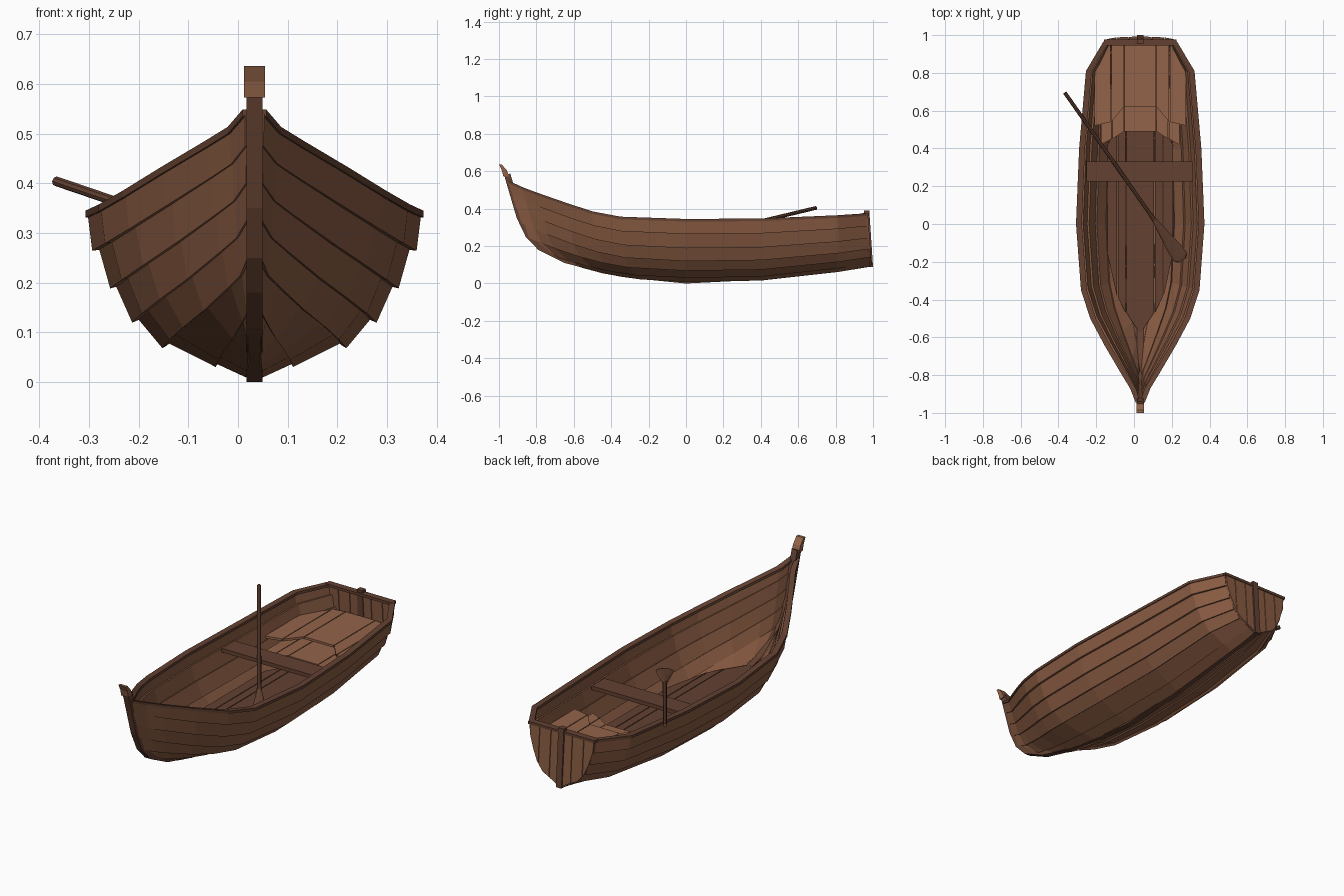
import bpy, bmesh, math
from mathutils import Vector

if "Cube" in bpy.data.objects:
    bpy.data.objects.remove(bpy.data.objects["Cube"])

CX = 0.033   # hull centreline (the oar overhangs one side)

def material(name, col):
    m = bpy.data.materials.new(name)
    m.diffuse_color = (*col, 1)
    m.use_nodes = True
    m.node_tree.nodes["Principled BSDF"].inputs["Base Color"].default_value = m.diffuse_color
    return m

WOOD = material("wood", (0.25, 0.105, 0.055))
LIGHT = material("light_wood", (0.29, 0.125, 0.066))
DARK = material("dark_wood", (0.125, 0.053, 0.031))

def make(name, verts, faces, mat, mirror=False, solid=0, x=CX):
    me = bpy.data.meshes.new(name)
    me.from_pydata([tuple(v) for v in verts], [], faces)
    bm = bmesh.new()
    bm.from_mesh(me)
    bmesh.ops.recalc_face_normals(bm, faces=bm.faces)
    bm.to_mesh(me)
    bm.free()
    ob = bpy.data.objects.new(name, me)
    ob.location.x = x
    bpy.context.collection.objects.link(ob)
    me.materials.append(mat)
    if solid:
        s = ob.modifiers.new("thickness", 'SOLIDIFY')
        s.thickness, s.offset = solid, 0
    if mirror:
        ob.modifiers.new("mirror", 'MIRROR')
    return ob

def sweep(name, rings, mat, mirror=False):
    """Skin a list of equal rings and cap both ends."""
    n = len(rings[0])
    faces = [(i*n+j, i*n+(j+1) % n, (i+1)*n+(j+1) % n, (i+1)*n+j)
             for i in range(len(rings)-1) for j in range(n)]
    faces += [tuple(range(n)), tuple(range((len(rings)-1)*n, len(rings)*n))]
    return make(name, [v for r in rings for v in r], faces, mat, mirror)

def box(name, x0, x1, y0, y1, z0, z1, mat, lean=0):
    ring = lambda z, d: [(x0, y0+d, z), (x1, y0+d, z), (x1, y1+d, z), (x0, y1+d, z)]
    return sweep(name, [ring(z0, 0), ring(z1, lean)], mat)

# Stem and keel profile (y, z)
KEEL = [(-.972, .578), (-.955, .52), (-.905, .35), (-.857, .25), (-.79, .18), (-.65, .11),
        (-.46, .06), (-.2, .02), (0, 0), (.4, .02), (.8, .065), (.985, .09)]

def stem_y(z):
    for (ya, za), (yb, zb) in zip(KEEL, KEEL[1:]):
        if zb <= z <= za:
            return ya + (yb-ya)*(z-za)/(zb-za) + .015

# Plank lines: midship half-width and height, and height at the stem
MID_W = [.329, .320, .284, .240, .180, .075, .014]
MID_Z = [.337, .265, .190, .122, .072, .036, .015]
BOW_Z = [.540, .475, .400, .325, .245, .165, .120]
# Forward stations: fraction to stem, width factor, rise factor
FORE = [(1, .04, 1), (.92, .13, .83), (.84, .27, .69), (.68, .54, .43),
        (.53, .77, .2), (.37, .92, .06), (0, 1, 0)]
# Aft stations: y, width factor, rise factor
AFT = [(.4, .95, .08), (.81, .84, .65), (.965, .56, 1)]

def plank_line(k):
    pts = []
    for f, g, h in FORE:
        h += .01*k if 0 < f < .6 else 0
        pts.append(Vector((max(MID_W[k]*g, .01), stem_y(BOW_Z[k])*f,
                           MID_Z[k] + (BOW_Z[k]-MID_Z[k])*h)))
    zs = .095 + .275*(MID_Z[k]-.015)/.325
    for y, g, h in AFT:
        yy = y + (.02*k/6 if y > .9 else 0)
        pts.append(Vector((max(MID_W[k]*g, .012), yy, MID_Z[k] + (zs-MID_Z[k])*h)))
    return pts

LINES = [plank_line(k) for k in range(7)]

def tucked(k):
    """Upper edge of a strake, lapped behind the strake above."""
    out = []
    for p, above in zip(LINES[k], LINES[k-1]):
        up = Vector((above.x-p.x, 0, above.z-p.z)).normalized()
        inward = Vector((-up.z, 0, up.x))
        step = min(.013, .003 + p.x*.06)
        q = p + up*.010 + inward*step
        q.y += (above.y-p.y)*.15
        q.x = max(q.x, .004)
        out.append(q)
    return out

# Overlapping hull strakes
for k in range(6):
    top = LINES[k] if k == 0 else tucked(k)
    n = len(top)
    make(f"strake_{k+1}", top + LINES[k+1],
         [(i, i+1, n+i+1, n+i) for i in range(n-1)], WOOD, True, .013)

# Stem and keel timber
rings = []
for i, p in enumerate(KEEL):
    a, b = KEEL[max(i-1, 0)], KEEL[min(i+1, len(KEEL)-1)]
    t = Vector((b[0]-a[0], b[1]-a[1])).normalized()
    q = Vector(p) + Vector((-t.y, t.x))*.034
    rings.append([(-.016, *p), (.016, *p), (.016, *q), (-.016, *q)])
sweep("stem_and_keel", rings, DARK)

# Stem head block
sweep("stem_head", [[(sx*.021, y, z) for sx, y in ((-1, y0), (1, y0), (1, y1), (-1, y1))]
                    for y0, y1, z in ((-.977, -.945, .573), (-.985, -.958, .605), (-1, -.985, .636))], LIGHT)

# Gunwale rails
sweep("gunwale", [[(max(p.x+o, 0), p.y, p.z+z) for o, z in
                   ((.011, -.006), (.011, .008), (-.020, .008), (-.020, -.006))] for p in LINES[0]], DARK, True)

# Transom planks, cut to the hull section at the stern
half = [l[-1] for l in LINES][::-1]
def stern_z(x):
    for a, b in zip(half, half[1:]):
        if a.x <= x <= b.x:
            return a.z + (b.z-a.z)*(x-a.x)/(b.x-a.x)
    return half[0].z if x < half[0].x else half[-1].z

for i, (x0, x1) in enumerate(((0, .06), (.063, .125), (.128, half[-1].x))):
    xs = [x0] + [p.x for p in half if x0 < p.x < x1] + [x1]
    prof = [(x, .965 + .02*(.37-stern_z(x))/.28, stern_z(x)) for x in xs]
    prof += [(x1, .965, .371), (x0, .965, .371)]
    make(f"transom_plank_{i+1}", prof, [tuple(range(len(prof)))], WOOD, True, .016)
w = half[-1].x
box("transom_cap", -w-.008, w+.008, .945, .978, .362, .376, DARK)
box("stern_post", -.016, .016, .972, 1.0, .088, .39, DARK, -.02)

# Flat planking made of strips: half-breadth edges with front and back y
def planking(name, edges, front, back, z, mat):
    for i in range(len(edges)-1):
        a, b = edges[i] + (.002 if i else 0), edges[i+1] - .002
        make(f"{name}_{i+1}", [(a, front[i], z), (b, front[i+1], z), (b, back[i+1], z), (a, back[i], z)],
             [(0, 1, 2, 3)], mat, True, .012)

planking("floor_board", (0, .075, .12, .175), (-.58, -.47, -.39, -.16), (.56, .56, .5, .42), .12, DARK)
planking("stern_bench", (0, .085, .155, .245), (.62, .62, .54, .52), (.96, .96, .95, .80), .245, LIGHT)
planking("stern_step", (0, .085, .15, .21), (.49, .49, .45, .42), (.72, .72, .72, .72), .195, LIGHT)

# Rowing seat
box("seat", -.285, .28, .225, .33, .268, .288, DARK)

# Oar: round shaft and flat blade along one axis
tip, grip = Vector((.25, -.182, .194)), Vector((-.366, .695, .404))
axis = (grip-tip).normalized()
side = axis.cross(Vector((0, 0, 1))).normalized()
up = side.cross(axis)
L = (grip-tip).length
def oar_ring(d, a, b, n=8):
    return [tip + axis*d + side*a*math.cos(2*math.pi*i/n) + up*b*math.sin(2*math.pi*i/n) for i in range(n)]
oar = sweep("oar", [oar_ring(*s) for s in ((-.012, .022, .005), (.005, .040, .007), (.04, .042, .007), (.12, .032, .008),
                                           (.25, .013, .010), (.3, .010, .010), (L, .010, .010))], DARK)
oar.location.x = 0
